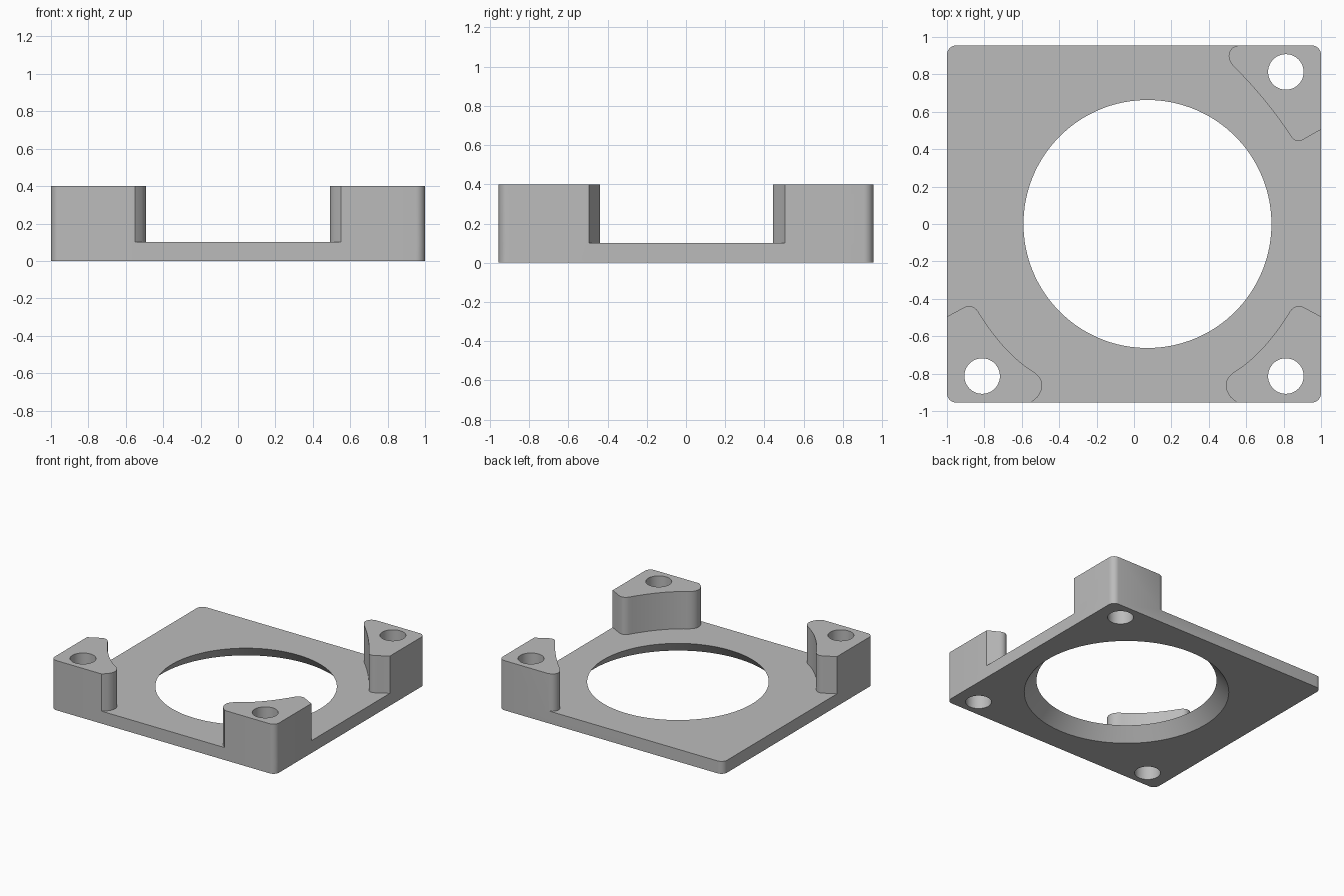
import bpy, bmesh, math

if "Cube" in bpy.data.objects:
    bpy.data.objects.remove(bpy.data.objects["Cube"])

W, D = 1.0, 0.955          # half width and half depth of the plate
PLATE_H, POST_H = 0.1, 0.4
HOLE = 0.095

grey = bpy.data.materials.new("grey plastic")
grey.diffuse_color = (0.5, 0.5, 0.5, 1)
grey.use_nodes = True
grey.node_tree.nodes["Principled BSDF"].inputs["Base Color"].default_value = grey.diffuse_color


def bend(a, c, b, n=8):
    """Quadratic curve from a to b with control point c."""
    return [tuple((1 - t) ** 2 * p + 2 * t * (1 - t) * q + t * t * r
                  for p, q, r in zip(a, c, b)) for t in (i / n for i in range(n + 1))]


def corner(sx, sy, r=0.05, n=8):
    """Rounded outer corner, from the side edge round to the front or back edge."""
    return [(sx * (W - r + r * math.cos(i * math.pi / 2 / n)),
             sy * (D - r + r * math.sin(i * math.pi / 2 / n))) for i in range(n + 1)]


def prism(name, outline, height):
    bm = bmesh.new()
    face = bm.faces.new([bm.verts.new((x, y, 0)) for x, y in outline])
    top = bmesh.ops.extrude_face_region(bm, geom=[face])["geom"]
    bmesh.ops.translate(bm, vec=(0, 0, height),
                        verts=[v for v in top if isinstance(v, bmesh.types.BMVert)])
    bmesh.ops.recalc_face_normals(bm, faces=bm.faces)
    mesh = bpy.data.meshes.new(name)
    bm.to_mesh(mesh)
    bm.free()
    obj = bpy.data.objects.new(name, mesh)
    bpy.context.collection.objects.link(obj)
    mesh.materials.append(grey)
    return obj


def combine(obj, other, operation):
    mod = obj.modifiers.new(operation, "BOOLEAN")
    mod.operation, mod.solver, mod.object = operation, "EXACT", other
    bpy.context.view_layer.objects.active = obj
    bpy.ops.object.modifier_apply(modifier=mod.name)
    bpy.data.objects.remove(other)


def cutter(x, y, r_bottom, r_top, z0, z1, sides):
    bpy.ops.mesh.primitive_cone_add(vertices=sides, radius1=r_bottom, radius2=r_top,
                                    depth=z1 - z0, location=(x, y, (z0 + z1) / 2))
    obj = bpy.context.object
    obj.hide_render = True
    obj.data.materials.append(grey)
    return obj


# square plate with rounded corners
outline = (corner(1, 1) + corner(-1, 1)[::-1] + corner(-1, -1) + corner(1, -1)[::-1])
frame = prism("mounting_frame", outline, PLATE_H)

# inner edges of the corner posts, from the front or back edge to the side edge
scooped = ([(0.55, 0.955)] + bend((0.515, 0.925), (0.46, 0.85), (0.53, 0.795))
           + bend((0.53, 0.795), (0.695, 0.695), (0.835, 0.465), 20)[1:-1]
           + bend((0.835, 0.465), (0.87, 0.42), (0.92, 0.452)) + [(1, 0.495)])
shallow = ([(0.56, 0.955)] + bend((0.53, 0.945), (0.48, 0.90), (0.535, 0.84))
           + bend((0.535, 0.84), (0.705, 0.672), (0.835, 0.475), 20)[1:-1]
           + bend((0.835, 0.475), (0.865, 0.42), (0.92, 0.46)) + [(1, 0.505)])

posts = [(-1, -1, scooped), (1, -1, scooped), (1, 1, shallow)]
for sx, sy, inner in posts:
    post = prism("corner_post", corner(sx, sy) + [(sx * x, sy * y) for x, y in inner], POST_H)
    combine(frame, post, "UNION")

# screw holes through the posts
for sx, sy, _ in posts:
    combine(frame, cutter(sx * 0.812, sy * 0.813, HOLE, HOLE, -0.1, 0.5, 48), "DIFFERENCE")

# large tapered opening, wider at the bottom
slope = 0.09 / PLATE_H
combine(frame, cutter(0.072, 0, 0.753 + 0.02 * slope, 0.663 - 0.02 * slope,
                      -0.02, PLATE_H + 0.02, 128), "DIFFERENCE")

bpy.ops.object.select_all(action="DESELECT")
frame.select_set(True)
bpy.context.view_layer.objects.active = frame
bpy.ops.object.shade_smooth_by_angle(angle=math.radians(30))
